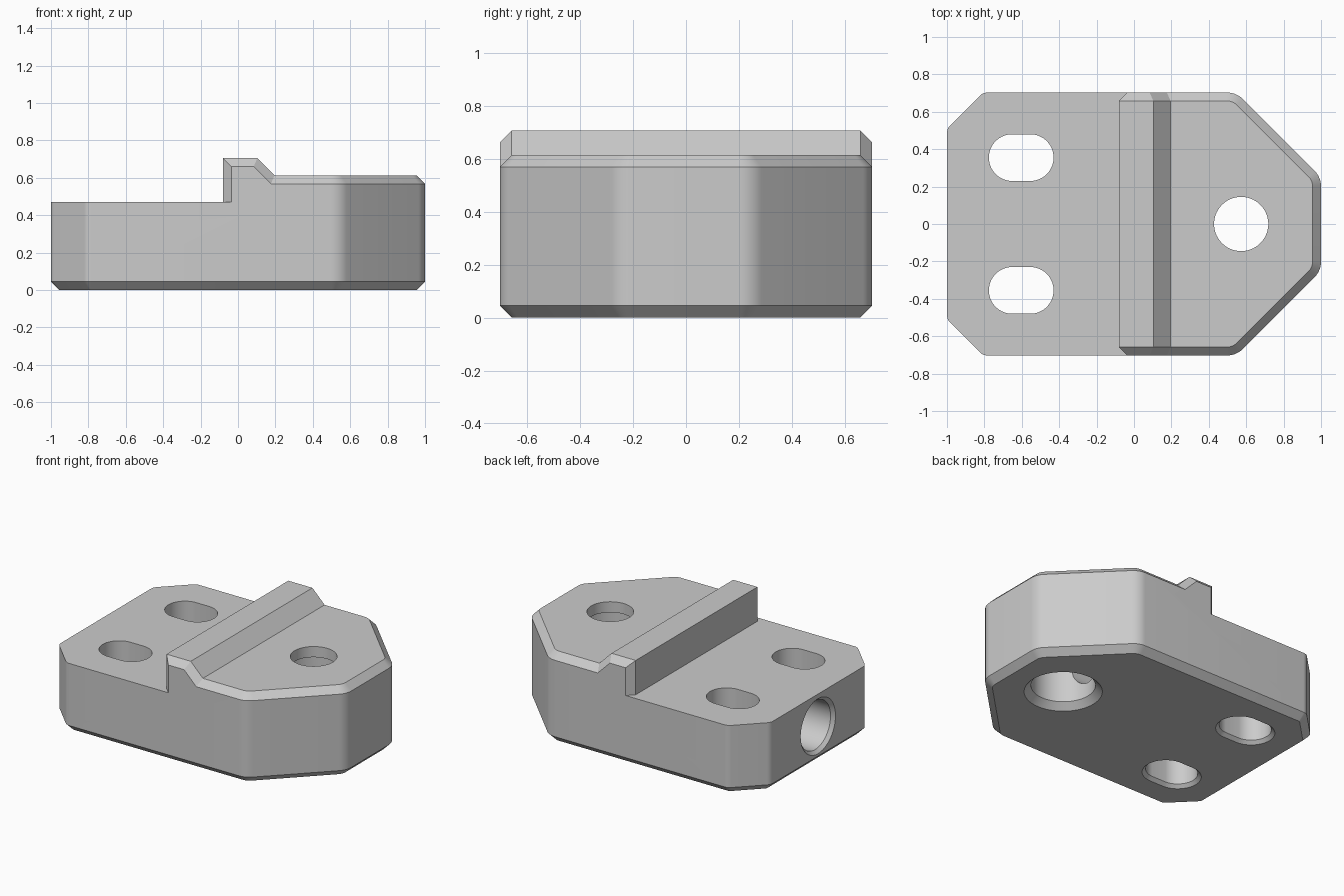
import bpy
import bmesh
from math import cos, sin, pi, radians
from mathutils import Vector

HALF_Y = 0.703
CHAMFER = 0.045
STEP_Z = 0.47
TOP_Z = 0.613

if bpy.data.objects.get("Cube"):
    bpy.data.objects.remove(bpy.data.objects["Cube"], do_unlink=True)

metal = bpy.data.materials.new("plain grey")
metal.use_nodes = True
grey = (0.6, 0.6, 0.6, 1)
metal.diffuse_color = grey
metal.node_tree.nodes["Principled BSDF"].inputs["Base Color"].default_value = grey


def loft(name, rings):
    """Closed solid through matching rings of points."""
    bm = bmesh.new()
    loops = [[bm.verts.new(p) for p in ring] for ring in rings]
    n = len(loops[0])
    for a, b in zip(loops, loops[1:]):
        for i in range(n):
            j = (i + 1) % n
            bm.faces.new((a[i], a[j], b[j], b[i]))
    bm.faces.new(loops[0])
    bm.faces.new(loops[-1])
    bmesh.ops.recalc_face_normals(bm, faces=bm.faces)
    mesh = bpy.data.meshes.new(name)
    bm.to_mesh(mesh)
    bm.free()
    mesh.materials.append(metal)
    obj = bpy.data.objects.new(name, mesh)
    bpy.context.collection.objects.link(obj)
    return obj


def combine(target, tool, operation):
    """Apply a boolean and discard the tool."""
    mod = target.modifiers.new(operation, 'BOOLEAN')
    mod.operation = operation
    mod.solver = 'EXACT'
    mod.object = tool
    bpy.context.view_layer.objects.active = target
    bpy.ops.object.modifier_apply(modifier=mod.name)
    bpy.data.objects.remove(tool, do_unlink=True)


def outline(z, inset):
    """Eight-sided plan with rounded corners, each turning by 45 degrees."""
    quarter = [(1, 0.25, 0.12), (0.547, HALF_Y, 0.12),
               (-0.807, HALF_Y, 0.06), (-1, 0.51, 0.06)]
    corners = quarter + [(x, -y, r) for x, y, r in reversed(quarter)]
    points = []
    for k, (x, y, r) in enumerate(corners):
        mid = radians(22.5 + 45 * k)
        back = r / cos(pi / 8)
        cx, cy = x - back * cos(mid), y - back * sin(mid)
        for s in range(9):
            a = radians(45 * (k + s / 8))
            points.append(Vector((cx + (r - inset) * cos(a),
                                  cy + (r - inset) * sin(a), z)))
    return points


def bore(name, origin, steps, stretch=0, along_x=False):
    """Stepped round or slotted cutter; steps are (depth, radius)."""
    rings = []
    for depth, r in steps:
        ring = []
        for i in range(64):
            a = 2 * pi * (i + 0.5) / 64
            u = r * cos(a) + (stretch if cos(a) > 0 else -stretch)
            v = r * sin(a)
            p = (depth, u, v) if along_x else (u, v, depth)
            ring.append(Vector(origin) + Vector(p))
        rings.append(ring)
    return loft(name, rings)


# Main block, chamfered around the bottom and top
block = loft("mounting_block", [outline(0, CHAMFER), outline(CHAMFER, 0),
                                outline(TOP_Z - CHAMFER, 0), outline(TOP_Z, CHAMFER)])

# Cross ridge with sloped back and chamfered ends
full = [(-0.3, 0.5), (0.308, 0.5), (0.103, 0.705), (-0.3, 0.705)]
small = [(-0.3, 0.5), (0.244, 0.5), (0.084, 0.66), (-0.3, 0.66)]
inner_y = HALF_Y - CHAMFER
sections = [(-HALF_Y, small), (-inner_y, full), (inner_y, full), (HALF_Y, small)]
ridge = loft("ridge", [[Vector((x, y, z)) for x, z in shape] for y, shape in sections])
combine(block, ridge, 'UNION')

# Lower shelf, leaving chamfered vertical edges on the ridge
wall_x, reach = -0.08, 0.3
side = [(-1.2, inner_y + reach), (wall_x + reach, inner_y + reach), (wall_x, inner_y)]
plan = side + [(x, -y) for x, y in reversed(side)]
shelf = loft("shelf_cutter", [[Vector((x, y, z)) for x, y in plan] for z in (STEP_Z, 1)])
combine(block, shelf, 'DIFFERENCE')

# Two slots, flared at the underside
for y in (-0.355, 0.355):
    slot = bore("slot_cutter", (-0.603, y, 0),
                [(-0.05, 0.147), (0, 0.147), (0.022, 0.125), (1, 0.125)], stretch=0.048)
    combine(block, slot, 'DIFFERENCE')

# Stepped vertical hole through the nose
pin = bore("pin_hole_cutter", (0.573, 0, 0),
           [(-0.05, 0.243), (0, 0.243), (0.043, 0.2), (0.54, 0.2), (0.54, 0.145), (1, 0.145)])
combine(block, pin, 'DIFFERENCE')

# Horizontal bore from the flat end, narrowing into the vertical hole
tunnel = bore("end_bore_cutter", (-1, 0, 0.25),
              [(-0.05, 0.188), (0, 0.188), (0.022, 0.166), (1.15, 0.166),
               (1.15, 0.11), (1.5, 0.11)], along_x=True)
combine(block, tunnel, 'DIFFERENCE')

# Smooth rounded corners and bores, sharp chamfers
bpy.ops.object.select_all(action='DESELECT')
block.select_set(True)
bpy.context.view_layer.objects.active = block
bpy.ops.object.shade_smooth_by_angle(angle=radians(25))
